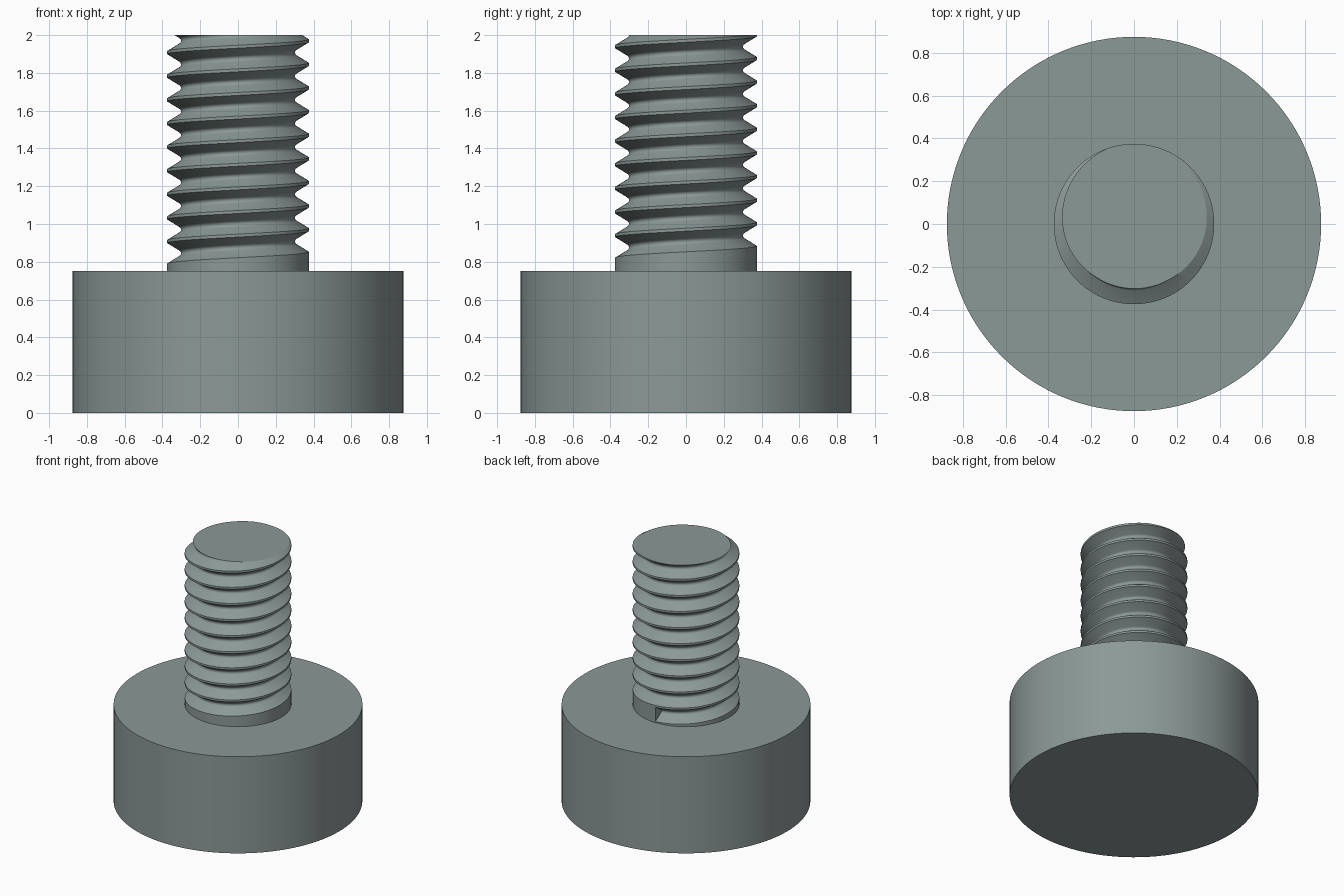
import bpy, bmesh, math

cube = bpy.data.objects.get("Cube")
if cube:
    bpy.data.objects.remove(cube)

HEAD_R, HEAD_H = 0.875, 0.75
CREST_R, ROOT_R, PITCH = 0.375, 0.302, 0.125
START_Z, TOP_Z = 0.759, 2.0
SEG, TURNS = 96, 11

steel = bpy.data.materials.new("grey_green_steel")
steel.use_nodes = True
colour = (0.26, 0.32, 0.31, 1)
steel.diffuse_color = colour
steel.node_tree.nodes["Principled BSDF"].inputs["Base Color"].default_value = colour


def finish(bm, name):
    bmesh.ops.recalc_face_normals(bm, faces=bm.faces)
    mesh = bpy.data.meshes.new(name)
    bm.to_mesh(mesh)
    bm.free()
    mesh.materials.append(steel)
    obj = bpy.data.objects.new(name, mesh)
    bpy.context.collection.objects.link(obj)
    bpy.ops.object.select_all(action="DESELECT")
    obj.select_set(True)
    bpy.context.view_layer.objects.active = obj
    bpy.ops.object.shade_smooth_by_angle(angle=math.radians(25))
    return obj


# Plain cylindrical head
bm = bmesh.new()
bmesh.ops.create_cone(bm, cap_ends=True, segments=128, radius1=HEAD_R,
                      radius2=HEAD_R, depth=HEAD_H)
bmesh.ops.translate(bm, verts=bm.verts, vec=(0, 0, HEAD_H / 2))
finish(bm, "head")

# Thread profile over one pitch: groove with rounded root, then a crest land
groove = PITCH * 7 / 8
mid, arc_r = groove / 2, 0.018
arc = [(ROOT_R + arc_r * (1 - math.cos(a)), mid + arc_r * math.sin(a))
       for a in (math.radians(d) for d in range(-60, 61, 20))]
profile = [(CREST_R, 0)] + arc + [(CREST_R, groove), (CREST_R, PITCH)]

# Sweep the profile up a right-handed helix that starts at the back
bm = bmesh.new()


def ring_point(step, radius, z):
    a = math.pi / 2 + math.tau * step / SEG
    return bm.verts.new((radius * math.cos(a), radius * math.sin(a), z))


def bridge(columns):
    for a, b in zip(columns, columns[1:]):
        for k in range(len(a) - 1):
            bm.faces.new((a[k], b[k], b[k + 1], a[k + 1]))


helix = [[ring_point(i, r, START_Z + PITCH * i / SEG + dz) for r, dz in profile]
         for i in range(TURNS * SEG + 1)]
bridge(helix)

# Plain collar below the first turn, and the wall where the groove begins
bridge([[ring_point(i, CREST_R, HEAD_H), helix[i][0]] for i in range(SEG + 1)])
bm.faces.new(helix[0])
bmesh.ops.remove_doubles(bm, verts=bm.verts, dist=1e-5)

# Cut the end flat and cap it
cut = bmesh.ops.bisect_plane(bm, geom=bm.verts[:] + bm.edges[:] + bm.faces[:],
                             plane_co=(0, 0, TOP_Z), plane_no=(0, 0, 1),
                             clear_outer=True)
rim = [e for e in cut["geom_cut"] if isinstance(e, bmesh.types.BMEdge)]
bmesh.ops.edgeloop_fill(bm, edges=rim)
finish(bm, "threaded_shank")
